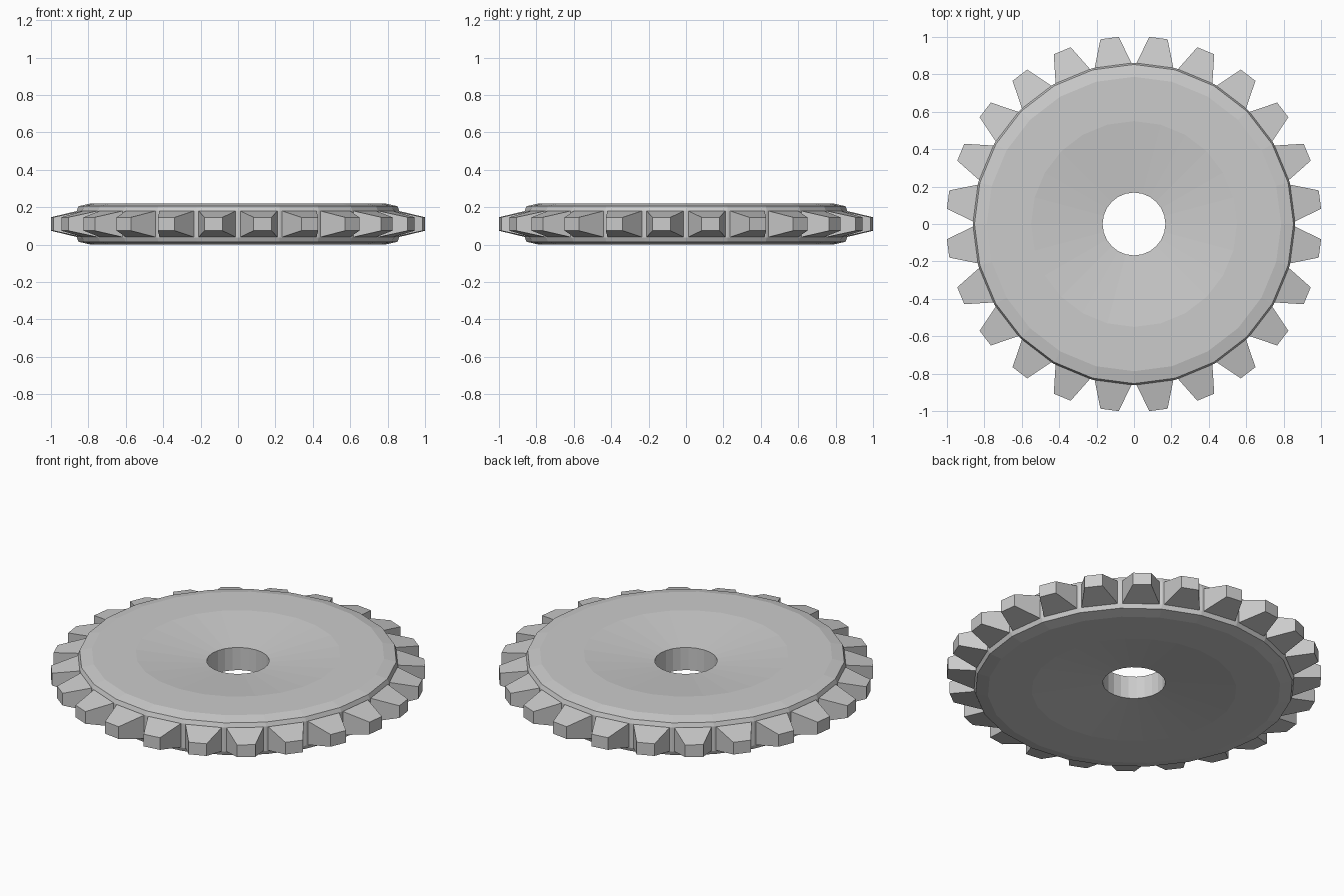
import bpy, bmesh
from math import cos, sin, pi

if "Cube" in bpy.data.objects:
    bpy.data.objects.remove(bpy.data.objects["Cube"])

N = 24          # sides of the disc and number of teeth
MID = 0.112     # height of the middle plane


def add_object(name, bm):
    bmesh.ops.recalc_face_normals(bm, faces=bm.faces)
    mesh = bpy.data.meshes.new(name)
    bm.to_mesh(mesh)
    bm.free()
    obj = bpy.data.objects.new(name, mesh)
    bpy.context.collection.objects.link(obj)
    return obj


# Dished disc with centre hole: half profile (radius, height from middle), mirrored
half = [(0.168, 0.067), (0.55, 0.110), (0.787, 0.110), (0.853, 0.095), (0.862, 0.072)]
profile = half + [(r, -h) for r, h in reversed(half)]
bm = bmesh.new()
rings = []
for i in range(N):
    a = 2 * pi * i / N
    rings.append([bm.verts.new((r * cos(a), r * sin(a), MID + h)) for r, h in profile])
for i in range(N):
    p, q = rings[i], rings[(i + 1) % N]
    for j in range(len(profile)):
        k = (j + 1) % len(profile)
        bm.faces.new((p[j], q[j], q[k], p[k]))
add_object("gear_disc", bm)

# Tapered teeth, one centred on each flat of the disc
bm = bmesh.new()
for i in range(N):
    a = 2 * pi * (i + 0.5) / N
    loops = []
    for r, w, h in ((0.845, 0.103, 0.072), (1.0025, 0.049, 0.036)):
        loops.append([bm.verts.new((r * cos(a) - s * w * sin(a),
                                    r * sin(a) + s * w * cos(a), MID + t * h))
                      for s, t in ((-1, -1), (1, -1), (1, 1), (-1, 1))])
    base, tip = loops
    bm.faces.new(base)
    bm.faces.new(tip)
    for j in range(4):
        k = (j + 1) % 4
        bm.faces.new((base[j], base[k], tip[k], tip[j]))
add_object("gear_teeth", bm)

# Rest exactly on z = 0
for obj in bpy.context.collection.objects:
    obj.location.z = 0.110 - MID
